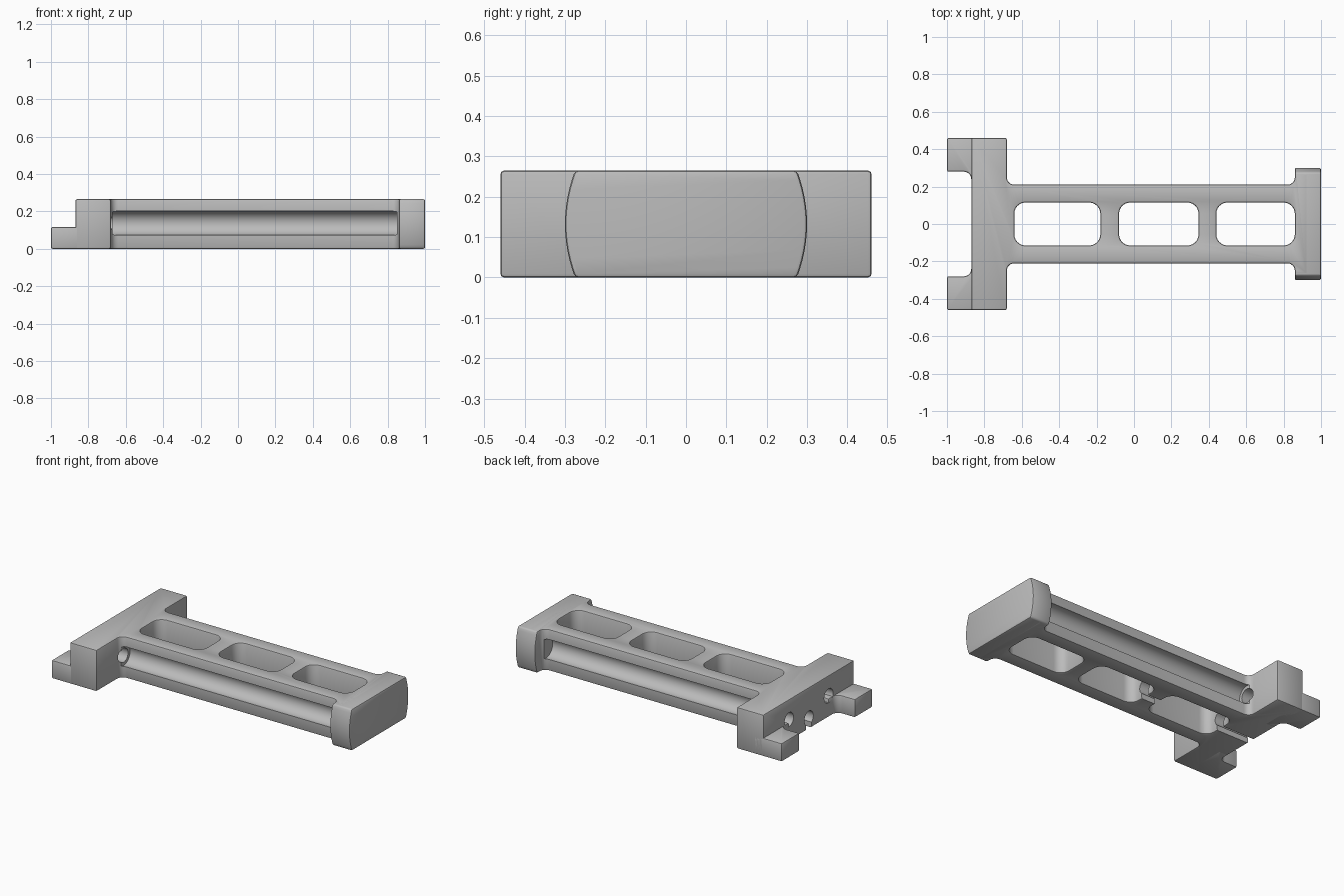
import bpy, bmesh, math
from mathutils import Vector

cube = bpy.data.objects.get("Cube")
if cube:
    bpy.data.objects.remove(cube, do_unlink=True)

HEIGHT = 0.265
grey = bpy.data.materials.new("plain grey")
grey.use_nodes = True
grey.diffuse_color = (0.5, 0.5, 0.5, 1)
grey.node_tree.nodes["Principled BSDF"].inputs["Base Color"].default_value = grey.diffuse_color


def rounded(corners, steps=6):
    """Outline from (x, y, radius) corners, each replaced by a fillet."""
    out = []
    for i, (x, y, r) in enumerate(corners):
        p = Vector((x, y))
        if not r:
            out.append(p)
            continue
        a = (Vector(corners[i - 1][:2]) - p).normalized()
        b = (Vector(corners[(i + 1) % len(corners)][:2]) - p).normalized()
        centre = p + (a + b) * r
        for k in range(steps + 1):
            t = k / steps * math.pi / 2
            out.append(centre - b * r * math.cos(t) - a * r * math.sin(t))
    return out


def prism(name, outline, start, end, axis="z"):
    """Extrude an outline along z, or a (y, z) outline along x."""
    bm = bmesh.new()
    place = (lambda u, v, w: (u, v, w)) if axis == "z" else (lambda u, v, w: (w, u, v))
    face = bm.faces.new([bm.verts.new(place(u, v, start)) for u, v in outline])
    grown = bmesh.ops.extrude_face_region(bm, geom=[face])["geom"]
    shift = Vector(place(0, 0, end - start))
    bmesh.ops.translate(bm, vec=shift, verts=[g for g in grown if isinstance(g, bmesh.types.BMVert)])
    bmesh.ops.recalc_face_normals(bm, faces=bm.faces)
    mesh = bpy.data.meshes.new(name)
    bm.to_mesh(mesh)
    bm.free()
    mesh.materials.append(grey)
    obj = bpy.data.objects.new(name, mesh)
    bpy.context.collection.objects.link(obj)
    return obj


def circle(y, z, r, n=28):
    return [(y + r * math.cos(k * math.tau / n), z + r * math.sin(k * math.tau / n)) for k in range(n)]


def cut(obj, cutter):
    mod = obj.modifiers.new("cut", "BOOLEAN")
    mod.operation, mod.solver, mod.object = "DIFFERENCE", "EXACT", cutter
    cutter.hide_render = True
    cutter.hide_set(True)


def soften(obj, width=0.009):
    mod = obj.modifiers.new("edge", "BEVEL")
    mod.width, mod.segments, mod.limit_method = width, 2, "ANGLE"
    mod.angle_limit = math.radians(40)


# T-shaped frame with filleted inner corners
half = [(-0.87, 0.46, 0), (-0.68, 0.46, 0), (-0.68, 0.21, 0.04),
        (0.86, 0.21, 0.04), (0.86, 0.27, 0), (0.93, 0.27, 0)]
frame = prism("frame", rounded(half + [(x, -y, r) for x, y, r in reversed(half)]), 0, HEIGHT)

# Three lightening windows
for left, right in ((-0.64, -0.18), (-0.08, 0.345), (0.44, 0.86)):
    box = [(left, -0.115, 0.06), (right, -0.115, 0.06), (right, 0.115, 0.06), (left, 0.115, 0.06)]
    cut(frame, prism("window_cutter", rounded(box), -0.1, 0.4))
soften(frame)

# Rod grooves along the sides and fixing bores in the head
for side in (-1, 1):
    cut(frame, prism("groove_cutter", circle(side * 0.2, 0.137, 0.065), -0.67, 0.85, "x"))
    cut(frame, prism("bore_cutter", circle(side * 0.2, 0.137, 0.045), -0.95, -0.6, "x"))

# Central keyhole channel, open below, reaching the middle window
arc = [(0.045 * math.sin(t), 0.07 - 0.045 * math.cos(t))
       for t in (0.65 + k * (math.tau - 1.3) / 24 for k in range(25))]
mouth = arc[0][0]
cut(frame, prism("channel_cutter", arc + [(-mouth, -0.05), (mouth, -0.05)], -0.95, 0.05, "x"))

# End cap with bowed sides
bow = [(0.275 + 0.025 * (1 - (2 * k / 12 - 1) ** 2), HEIGHT * k / 12) for k in range(13)]
cap = prism("end_cap", bow + [(-y, z) for y, z in reversed(bow)], 0.86, 1.0, "x")
soften(cap)
parts = [frame, cap]

# Low feet at the outer ends of the head
for side, name in ((1, "back_foot"), (-1, "front_foot")):
    outline = [(-1.0, 0.28, 0), (-0.87, 0.28, 0.04), (-0.87, 0.2, 0), (-0.8, 0.2, 0),
               (-0.8, 0.46, 0), (-1.0, 0.46, 0)]
    foot = prism(name, [(x, side * y) for x, y in rounded(outline)], 0, 0.117)
    soften(foot)
    parts.append(foot)

# Smooth curved surfaces while keeping edges crisp
for obj in parts:
    bpy.ops.object.select_all(action="DESELECT")
    obj.select_set(True)
    bpy.context.view_layer.objects.active = obj
    for mod in list(obj.modifiers):
        bpy.ops.object.modifier_apply(modifier=mod.name)
    bpy.ops.object.shade_smooth_by_angle(angle=math.radians(35))
